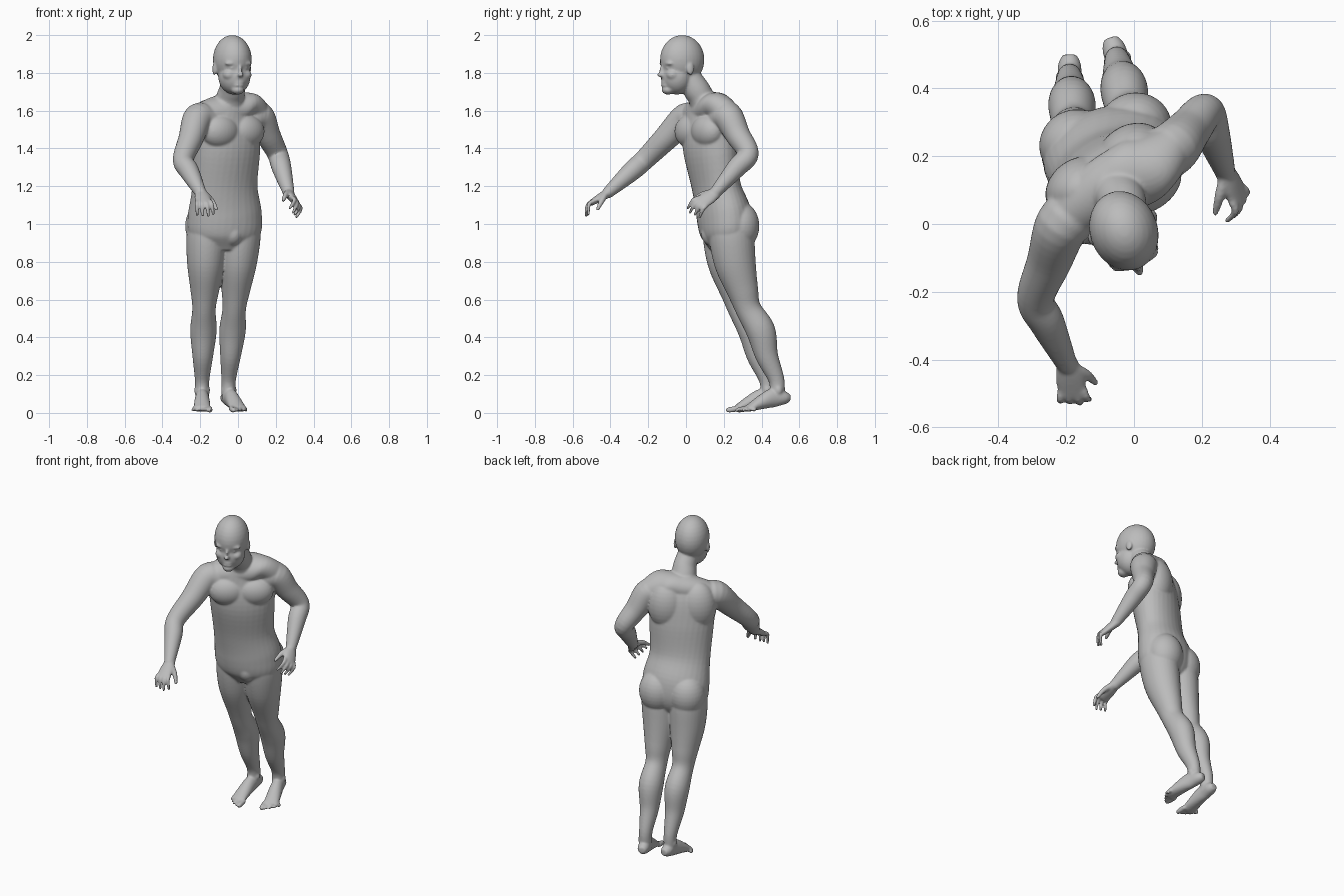
import bpy, bmesh, math
from mathutils import Vector, Matrix

default_cube = bpy.data.objects.get("Cube")
if default_cube:
    bpy.data.objects.remove(default_cube)

skin = bpy.data.materials.new("grey skin")
skin.use_nodes = True
skin.diffuse_color = (0.5, 0.5, 0.5, 1)
skin.node_tree.nodes["Principled BSDF"].inputs["Base Color"].default_value = skin.diffuse_color

bm = bmesh.new()
SIDES = 32
STEPS = 6
SIDEWAYS = Vector((1, 0, 0))


def smooth_path(keys):
    """Smooth curve through the keys, component by component."""
    padded = [keys[0], *keys, keys[-1]]
    path = []
    for i in range(len(keys) - 1):
        for step in range(STEPS):
            t = step / STEPS
            path.append([b + t * ((c - a) + t * ((2 * a - 5 * b + 4 * c - d) + t * (3 * b - a - 3 * c + d))) / 2
                         for a, b, c, d in zip(*padded[i:i + 4])])
    return path + [list(keys[-1])]


def loft(keys, side=SIDEWAYS, twist=lambda height: 0):
    """Closed tube through keys of x, y, z, half width and half depth."""
    path = smooth_path(keys)
    rings = []
    for i, (*centre, width, depth) in enumerate(path):
        before, after = path[max(i - 1, 0)], path[min(i + 1, len(path) - 1)]
        axis = (Vector(after[:3]) - Vector(before[:3])).normalized()
        across = Matrix.Rotation(twist(centre[2]), 3, 'Z') @ side
        across = (across - axis * across.dot(axis)).normalized()
        outward = axis.cross(across)
        angles = [math.tau * k / SIDES for k in range(SIDES)]
        rings.append([bm.verts.new(Vector(centre) + across * width * math.cos(angle)
                                   + outward * depth * math.sin(angle)) for angle in angles])
    faces = [bm.faces.new(rings[0]), bm.faces.new(rings[-1])]
    for low, high in zip(rings, rings[1:]):
        for k in range(SIDES):
            faces.append(bm.faces.new((low[k - 1], low[k], high[k], high[k - 1])))
    bmesh.ops.recalc_face_normals(bm, faces=faces)


def blob(frame, position, size):
    """Ellipsoid placed in the frame of a part."""
    matrix = frame @ Matrix.Translation(position) @ Matrix.Diagonal((*size, 1))
    bmesh.ops.create_uvsphere(bm, u_segments=SIDES, v_segments=SIDES // 2, radius=1, matrix=matrix)


def turned_frame(position, yaw):
    return Matrix.Translation(position) @ Matrix.Rotation(math.radians(yaw), 4, 'Z')


# torso, twisting steadily from the hips to the shoulders
loft([(-.07, .21, .86, .11, .08), (-.07, .21, .94, .19, .13), (-.07, .2, 1.05, .2, .14),
      (-.07, .16, 1.2, .18, .12), (-.06, .13, 1.4, .19, .13), (-.06, .12, 1.55, .19, .11),
      (-.04, .1, 1.67, .08, .07)],
     twist=lambda height: math.radians(15 + 35 * (height - 1)))

# yoke from shoulder to shoulder
loft([(-.2, .02, 1.56, .07, .07), (-.13, .07, 1.59, .09, .075), (-.05, .12, 1.61, .1, .08),
      (.04, .17, 1.62, .1, .075), (.11, .22, 1.58, .07, .07)])

# chest muscles, shoulder blades, seat and belly
chest = turned_frame((-.06, .12, 1.5), 33)
hips = turned_frame((-.07, .21, 1), 16)
for s in (-1, 1):
    blob(chest, (s * .08, -.06, -.01), (.11, .075, .09))
    blob(chest, (s * .09, .04, .01), (.11, .09, .15))
    blob(hips, (s * .09, .05, -.01), (.11, .105, .13))
blob(hips, (0, -.06, .11), (.15, .085, .13))
blob(hips, (.02, -.07, -.05), (.06, .07, .07))

# neck
loft([(-.05, .12, 1.58, .09, .08), (-.04, .08, 1.67, .075, .07), (-.03, .05, 1.72, .067, .07),
      (-.03, 0, 1.8, .06, .06)])

# skull, jaw and face, turned toward the left hand
head = turned_frame((-.03, -.02, 1.8), 21)
blob(head, (0, 0, .07), (.1, .12, .13))
blob(head, (0, -.03, -.02), (.085, .085, .095))
blob(head, (0, -.08, -.09), (.035, .035, .025))
blob(head, (0, -.11, .01), (.01, .02, .035))
blob(head, (0, -.12, -.01), (.016, .022, .013))
for lip in (-.05, -.066):
    blob(head, (0, -.1, lip), (.03, .017, .008))
for s in (-1, 1):
    blob(head, (s * .035, -.09, .05), (.04, .022, .014))
    blob(head, (s * .045, -.07, -.01), (.035, .037, .03))
    blob(head, (s * .035, -.09, .026), (.018, .017, .01))
    blob(head, (s * .098, .01, .02), (.01, .02, .033))


def arm(shoulder, elbow, wrist):
    """Tapered arm that starts inside the chest."""
    shoulder, elbow, wrist = map(Vector, (shoulder, elbow, wrist))
    joints = [shoulder.lerp(chest.translation, .4), shoulder, shoulder.lerp(elbow, .5),
              elbow, elbow.lerp(wrist, .35), wrist]
    radii = (.08, .08, .066, .055, .052, .03)
    loft([(*joint, radius, radius) for joint, radius in zip(joints, radii)])


def hand(wrist, along, back, s):
    """Palm, four curled fingers and a thumb on the s side."""
    along = Vector(along).normalized()
    back = Vector(back)
    back = (back - along * back.dot(along)).normalized()
    thumb_side = along.cross(back) * s

    def tube(keys):
        loft([(*(Vector(wrist) + along * a + thumb_side * b + back * c), width, depth)
              for a, b, c, width, depth in keys], thumb_side)

    tube([(-.02, 0, 0, .03, .026), (.04, 0, 0, .042, .022), (.1, 0, 0, .042, .015)])
    for i, length in enumerate((.07, .08, .07, .06)):
        b = .033 - .022 * i
        tube([(.08, b, 0, .012, .012), (.08 + length / 2, b * 1.2, 0, .011, .011),
              (.08 + length, b * 1.3, -.05, .008, .008)])
    tube([(.01, .02, 0, .017, .017), (.05, .05, -.02, .015, .015), (.1, .07, -.05, .009, .009)])


# right arm reaching forward, left arm bent beside the body
right_wrist = (-.195, -.42, 1.16)
left_wrist = (.27, .15, 1.16)
arm((-.21, 0, 1.56), (-.29, -.22, 1.34), right_wrist)
arm((.11, .22, 1.57), (.21, .33, 1.37), left_wrist)
hand(right_wrist, (.15, -.85, -.5), (0, -.5, .8), -1)
hand(left_wrist, (.4, -.75, -.5), (.8, 0, .6), 1)


def leg(hip, knee, ankle):
    """Leg with a thigh bowed forward and a calf bowed back."""
    hip, knee, ankle = map(Vector, (hip, knee, ankle))
    bow = Vector((0, .02, 0))
    joints = [hip, hip.lerp(knee, .2) - bow / 2, hip.lerp(knee, .5) - bow, hip.lerp(knee, .8) - bow / 2,
              knee, knee.lerp(ankle, .3) + bow, knee.lerp(ankle, .65), ankle, ankle - Vector((0, 0, .1))]
    radii = (.09, .108, .1, .076, .062, .07, .055, .038, .036)
    loft([(*joint, radius, radius * 1.1) for joint, radius in zip(joints, radii)])


def foot(heel, yaw, s):
    """Foot pointing forward, with the big toe on the s side."""
    frame = turned_frame(heel, yaw)
    across = frame.to_3x3() @ SIDEWAYS

    def tube(keys):
        loft([(*(frame @ Vector((s * x, y, z))), width, depth) for x, y, z, width, depth in keys], across)

    tube([(0, 0, .08, .02, .02), (0, -.03, .08, .034, .035), (0, -.09, .08, .036, .05),
          (0, -.15, .06, .041, .04), (0, -.24, .02, .046, .016)])
    for i in range(5):
        x = .037 - .02 * i
        radius = .01 if i else .015
        tip = -.29 + .003 * i * (i + 1)
        tube([(x, -.22, .024, radius, radius), (x * 1.1, tip + .02, .016, radius, radius),
              (x * 1.1, tip, .012, radius / 2, radius / 2)])
    for ankle_side in (-1, 1):
        blob(frame, (ankle_side * .028, -.07, .12), (.014, .02, .025))


# legs and feet, the left one a little further back and turned out
leg((-.16, .2, 1.04), (-.18, .29, .55), (-.19, .43, .17))
leg((.02, .23, 1.04), (-.02, .33, .55), (-.05, .48, .17))
foot((-.19, .5, 0), 0, 1)
foot((-.07, .55, 0), 18, -1)

# fuse every part into one continuous skin
mesh = bpy.data.meshes.new("body")
bm.to_mesh(mesh)
bm.free()
mesh.materials.append(skin)
body = bpy.data.objects.new("body", mesh)
bpy.context.collection.objects.link(body)
remesh = body.modifiers.new("fuse", 'REMESH')
remesh.mode = 'VOXEL'
remesh.voxel_size = .006
relax = body.modifiers.new("relax", 'SMOOTH')
relax.iterations = 8
bpy.context.view_layer.objects.active = body
body.select_set(True)
for modifier in ("fuse", "relax"):
    bpy.ops.object.modifier_apply(modifier=modifier)
bpy.ops.object.shade_smooth_by_angle(angle=math.radians(35))
